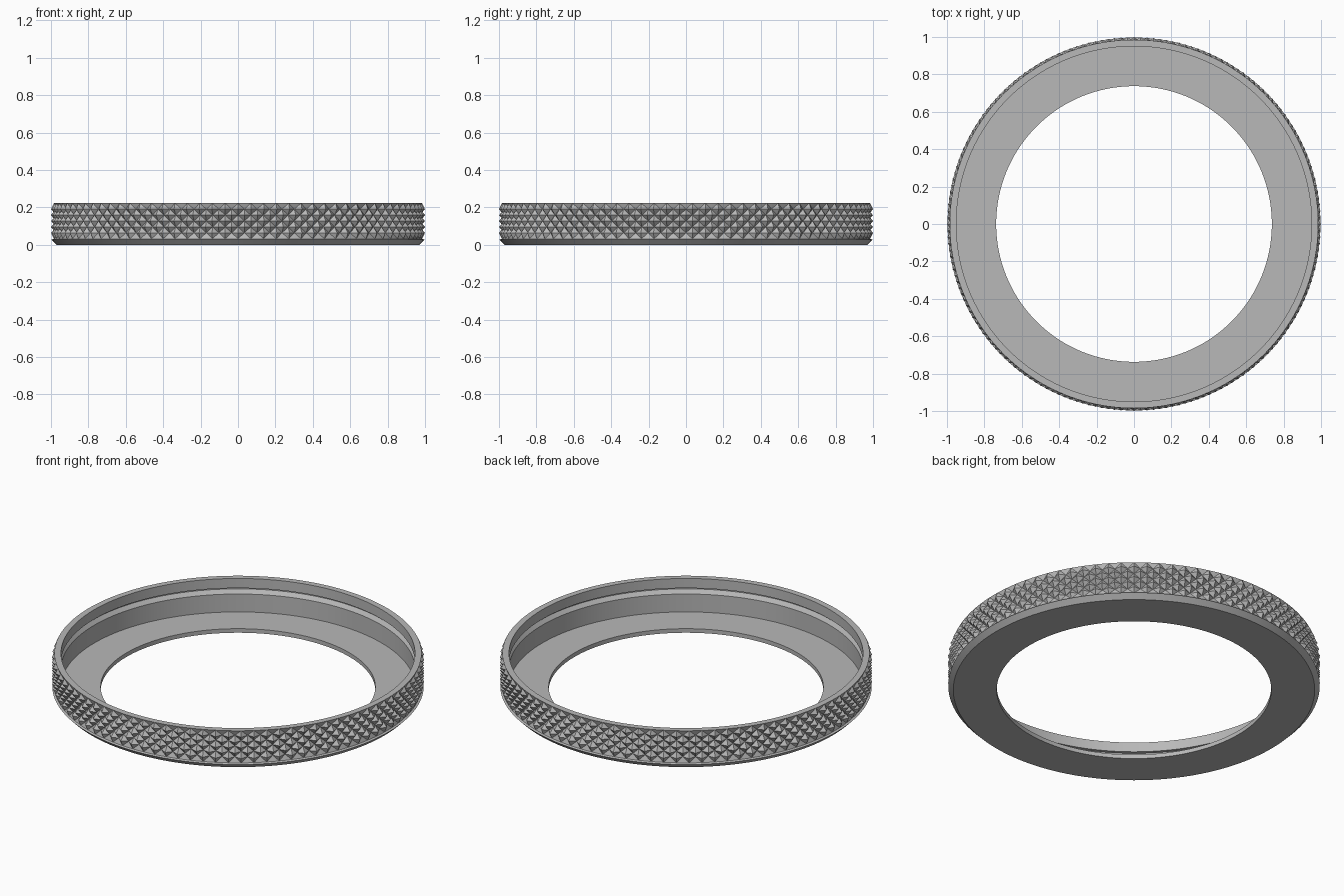
import bpy
import bmesh
import math

if "Cube" in bpy.data.objects:
    bpy.data.objects.remove(bpy.data.objects["Cube"], do_unlink=True)

TEETH = 90            # knurl diamonds around the ring
SEGMENTS = TEETH * 2
ROWS = 6              # half diamonds up the grip
GRIP_LOW, GRIP_TOP = 0.032, 0.222

grey = bpy.data.materials.new("grey metal")
grey.use_nodes = True
colour = (0.48, 0.48, 0.48, 1)
grey.diffuse_color = colour
grey.node_tree.nodes["Principled BSDF"].inputs["Base Color"].default_value = colour


def revolve(name, count, point, knurled=False):
    """Sweep count profile points round z; point(i, j) gives (radius, height)."""
    bm = bmesh.new()
    rings = []
    for j in range(count):
        ring = []
        for i in range(SEGMENTS):
            r, z = point(i, j)
            a = 2 * math.pi * i / SEGMENTS
            ring.append(bm.verts.new((r * math.cos(a), r * math.sin(a), z)))
        rings.append(ring)
    for j in range(count - 1):
        for i in range(SEGMENTS):
            k = (i + 1) % SEGMENTS
            a, b = rings[j][i], rings[j][k]
            c, d = rings[j + 1][k], rings[j + 1][i]
            if not knurled:
                bm.faces.new((a, b, c, d))
            elif (i + j) % 2:      # split along the valley diagonal
                bm.faces.new((a, b, c))
                bm.faces.new((a, c, d))
            else:
                bm.faces.new((a, b, d))
                bm.faces.new((b, c, d))
    mesh = bpy.data.meshes.new(name)
    bm.to_mesh(mesh)
    bm.free()
    mesh.materials.append(grey)
    obj = bpy.data.objects.new(name, mesh)
    bpy.context.collection.objects.link(obj)
    return obj


# Ring body: rim, inner wall with a groove, floor flange, hole, lower chamfer
profile = [
    (0.985, GRIP_TOP), (0.95, GRIP_TOP),
    (0.95, 0.165), (0.968, 0.165), (0.968, 0.152), (0.95, 0.13),
    (0.95, 0.024), (0.737, 0.024),
    (0.737, 0), (0.97, 0),
    (0.997, 0.028), (0.985, GRIP_LOW),
]
body = revolve("ring_body", len(profile), lambda i, j: profile[j])


# Knurled grip: staggered pyramids between crossing diagonal valleys
def knurl(i, j):
    z = GRIP_LOW + (GRIP_TOP - GRIP_LOW) * j / ROWS
    if j in (0, ROWS):
        return 0.985, z
    return (1.0 if (i + j) % 2 == 0 else 0.974), z


revolve("knurled_grip", ROWS + 1, knurl, knurled=True)

# Smooth the turned surfaces, keep their edges sharp
bpy.ops.object.select_all(action="DESELECT")
body.select_set(True)
bpy.context.view_layer.objects.active = body
bpy.ops.object.shade_smooth_by_angle(angle=math.radians(20))
